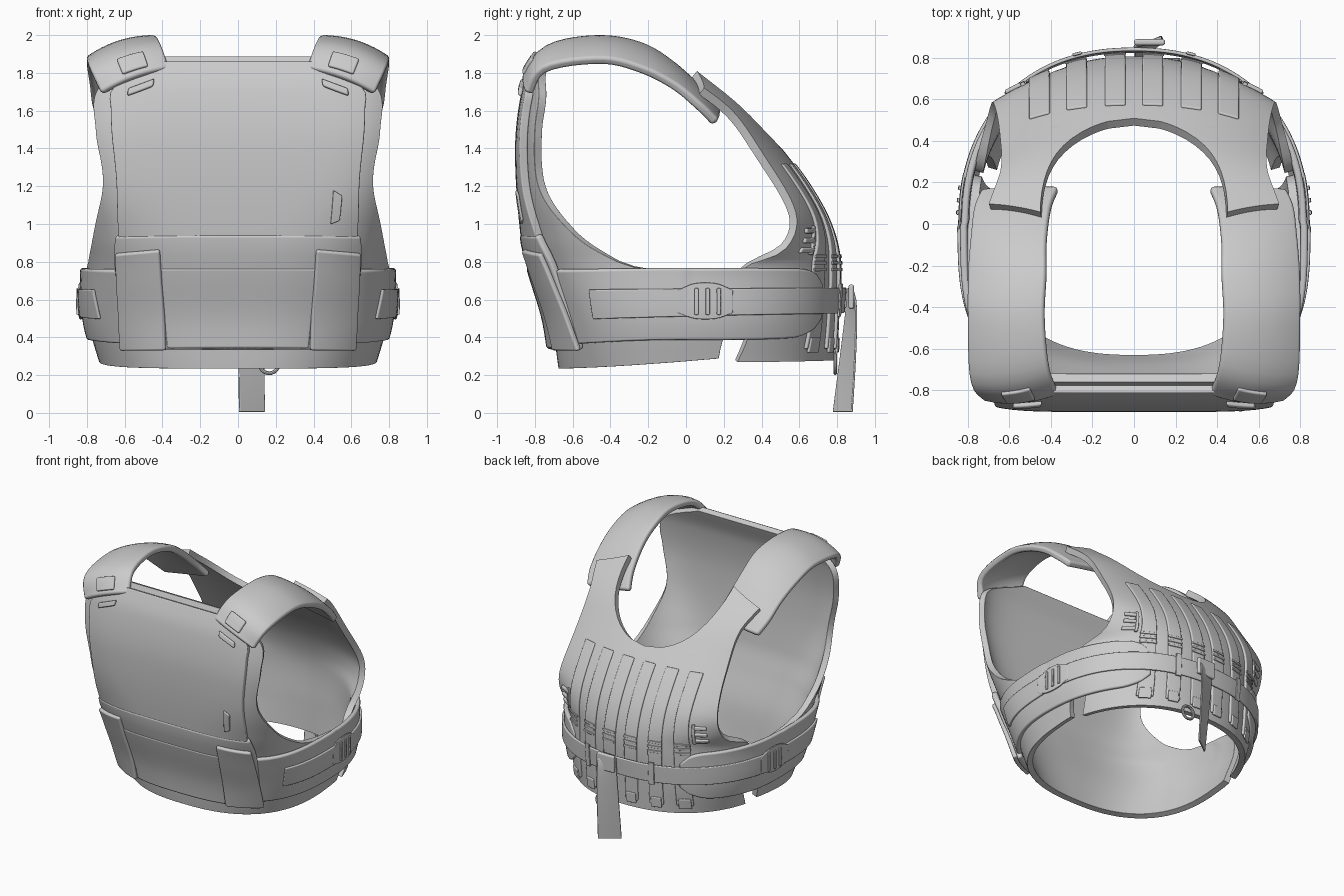
import bpy, bmesh
from math import sin, cos, atan2, radians, degrees, pi
from mathutils import Vector

cube = bpy.data.objects.get("Cube")
if cube:
    bpy.data.objects.remove(cube)

grey = bpy.data.materials.new("light_grey_fabric")
grey.use_nodes = True
colour = (0.6, 0.6, 0.6, 1)
grey.diffuse_color = colour
grey.node_tree.nodes["Principled BSDF"].inputs["Base Color"].default_value = colour


def lerp(a, b, t):
    return a + (b - a) * t


def table(*pts):
    """Piecewise smooth lookup through (key, value) pairs."""
    def slope(i):
        lo, hi = pts[max(i - 1, 0)], pts[min(i + 1, len(pts) - 1)]
        return (hi[1] - lo[1]) / (hi[0] - lo[0])

    def look(k):
        k = min(max(k, pts[0][0]), pts[-1][0])
        i = max(j for j in range(len(pts) - 1) if pts[j][0] <= k)
        (k0, a), (k1, b) = pts[i], pts[i + 1]
        h = k1 - k0
        t = (k - k0) / h
        s = t * t * (3 - 2 * t)
        bend = t * (1 - t) * h * ((1 - t) * slope(i) - t * slope(i + 1))
        return lerp(a, b, s) + bend
    return look


def value(f, t):
    return f(t) if callable(f) else f


# Torso cross-section: depth, half width and squareness by height
front_depth = table((.24, .63), (.5, .67), (.75, .745), (.93, .79), (1.4, .82), (1.7, .785), (1.87, .72))
front_width = table((.24, .68), (.5, .75), (.8, .765), (.97, .79), (1.2, .805), (1.5, .87), (1.8, .89))
front_square = table((.24, 2.5), (.6, 3), (.95, 4), (1.25, 6), (1.87, 6))
back_depth = table((.28, .74), (.5, .75), (.8, .76), (1, .71), (1.2, .60), (1.4, .45), (1.6, .28), (1.8, .04))
back_width = table((.28, .69), (.5, .75), (.8, .765), (.9, .86), (1.05, 1), (1.3, 1.02), (1.6, 1.15), (1.8, 1.15))


def back_section(z):
    shift = min(0, back_depth(z) - .74)
    return shift, back_width(z), back_depth(z) - shift


def torso(angle, z, off=0):
    """Point on the torso at an angle in degrees; -90 is front, 90 is back."""
    c, s = cos(radians(angle)), sin(radians(angle))
    if s < 0:
        shift, w, d, n = 0, front_width(z), front_depth(z), front_square(z)
    else:
        (shift, w, d), n = back_section(z), 2.25
    r = (abs(c / (w + off)) ** n + abs(s / (d + off)) ** n) ** (-1 / n)
    x = r * c
    return Vector((0 if abs(x) < 1e-5 else x, shift + r * s, z))


def back_angle(x, z):
    shift, w, d = back_section(z)
    return degrees(atan2(d * (1 - (abs(x) / w) ** 2.25) ** (1 / 2.25), x))


def sheet(name, fn, nu, nv, thick, mirror=True):
    """Thick fabric panel from a function over the unit square."""
    bm = bmesh.new()
    grid = [[bm.verts.new(fn(i / nu, j / nv)) for i in range(nu + 1)] for j in range(nv + 1)]
    for j in range(nv):
        for i in range(nu):
            bm.faces.new((grid[j][i], grid[j][i + 1], grid[j + 1][i + 1], grid[j + 1][i]))
    bm.normal_update()
    middle = Vector((0, 0, 1))
    if sum(f.normal.dot(f.calc_center_median() - middle) for f in bm.faces) < 0:
        bmesh.ops.reverse_faces(bm, faces=bm.faces)
    for f in bm.faces:
        f.smooth = True
    mesh = bpy.data.meshes.new(name)
    bm.to_mesh(mesh)
    bm.free()
    mesh.materials.append(grey)
    ob = bpy.data.objects.new(name, mesh)
    bpy.context.collection.objects.link(ob)
    if mirror:
        ob.modifiers.new("mirror", "MIRROR").merge_threshold = .0005
    solid = ob.modifiers.new("thickness", "SOLIDIFY")
    solid.thickness, solid.offset = thick, 1
    bevel = ob.modifiers.new("soft_edge", "BEVEL")
    bevel.width, bevel.segments = thick * .4, 2
    bevel.limit_method, bevel.angle_limit = "ANGLE", radians(50)
    bevel.harden_normals = True


def wrap(name, a0, a1, z0, z1, off, thick, nu=16, nv=12, mirror=True):
    """Panel following the torso; heights may vary along it, angles with height."""
    def fn(u, v):
        z = lerp(value(z0, u), value(z1, u), v)
        return torso(lerp(value(a0, z), value(a1, z), u), z, off)
    sheet(name, fn, nu, nv, thick, mirror)


# Front carrier, plate pocket and pouches
carrier_end = table((.24, 12), (.32, 14), (.7, 13), (.77, -18), (.85, -30), (.97, -39), (1.2, -47),
                    (1.5, -46), (1.68, -45), (1.77, -49), (1.87, -61))
wrap("front_carrier", -90, carrier_end, lambda u: .24 + .06 * u * u, 1.87, 0, .045, 32, 56)
plate_end = table((.9, -50.5), (1.22, -52.5), (1.6, -51), (1.7, -50.5), (1.78, -55), (1.85, -64))
wrap("front_plate_pocket", -90, plate_end, .9, 1.845, .04, .045, 20, 30)
wrap("front_flap", -90, table((.34, -43), (.8, -47), (.95, -50)), .34, .95, .045, .045)
wrap("front_pouch", -90, -61, .345, .775, .06, .035)
wrap("pouch_cover", table((.33, -61), (.87, -64)), table((.33, -42), (.87, -50)),
     .335, lambda u: .87 - .02 * u, .08, .033)
wrap("front_pull_tab", -60.5, -58, lambda u: 1.0 + .02 * u, lambda u: 1.18 - .03 * u, .083, .015, 3, 8, False)
wrap("collar_clip", -62.5, -56, lambda u: 1.725 - .05 * u, lambda u: 1.765 - .05 * u, .085, .025, 4, 3)

# Side band, belt and buckles
band_top = table((0, .765), (.85, .765), (.95, .745), (1, .68))
band_low = table((0, .37), (.3, .39), (.85, .40), (.95, .44), (1, .5))
wrap("side_band", -47, 58, band_low, band_top, .04, .035, 48, 10)
wrap("belt", -34, 90, table((0, .5), (.5, .52), (1, .53)), table((0, .655), (.5, .66), (1, .665)), .072, .018, 60, 4)
wrap("buckle_base", -3, 17, table((0, .53), (.3, .5), (.7, .5), (1, .53)),
     table((0, .65), (.3, .685), (.7, .685), (1, .65)), .08, .012, 12, 4)
for a in (3, 7, 11):
    wrap("buckle_bar", a, a + 1.5, .52, .66, .09, .013, 2, 4)
wrap("belt_keeper", 70, 73, .51, .685, .083, .014, 3, 4)

# Back panel with shoulder yoke and neck opening
yoke_outer = table((.28, .66), (.7, .725), (.8, .71), (.9, .67), (1.05, .655), (1.3, .63), (1.6, .63), (1.78, .69))
heights = table((0, .28), (.5, 1.05), (.68, 1.37), (.74, 1.388), (.82, 1.44), (1, 1.775))


def neck(z):
    t = min(1, max(0, (z - 1.37) / .4))
    return .445 * (1 - (1 - t) ** 2) ** .5


def back_fn(u, v):
    row = heights(v)
    z = row - .25 * u * max(0, row - 1.42)
    return torso(lerp(back_angle(neck(row), z), back_angle(yoke_outer(row), z), u), z)


sheet("back_panel", back_fn, 26, 50, .045)


def back_patch(name, x0, x1, z0, z1, off, thick, nv):
    def fn(u, v):
        z = lerp(z0, z1, v)
        return torso(back_angle(lerp(x0, x1, u), z), z, off)
    sheet(name, fn, 4, nv, thick)


# Vertical webbing, its loops and the side clips
for x in (.085, .26, .43):
    back_patch("back_webbing", x - .047, x + .047, .34, 1.31, .04, .022, 28)
    for z in (.75, .785, .82):
        back_patch("webbing_ridge", x - .049, x + .049, z, z + .018, .058, .01, 1)
    back_patch("webbing_end", x - .035, x + .035, .32, .40, .052, .018, 2)
for z in (.85, .9, .95):
    back_patch("side_clip", .51, .585, z, z + .028, .04, .022, 1)
back_patch("clip_spine", .495, .515, .84, .99, .04, .02, 4)

# Shoulder straps
rows = ((.37, -.79, 1.80, .71, -.81, 1.68), (.41, -.68, 1.915, .77, -.73, 1.80), (.43, -.45, 1.95, .78, -.45, 1.84),
        (.42, -.25, 1.915, .78, -.25, 1.795), (.42, -.1, 1.825, .77, -.08, 1.71), (.40, .05, 1.69, .76, .05, 1.605),
        (.36, .15, 1.58, .73, .14, 1.52))
tracks = [table(*((i / (len(rows) - 1), r[k]) for i, r in enumerate(rows))) for k in range(6)]


def strap(u, v, lift=0):
    a, b = (Vector([t(v) for t in tracks[k:k + 3]]) for k in (0, 3))
    out = Vector((.25, lerp(-.9, .7, v), .9 - abs(v - .4))).normalized()
    crown = .035 * (1 - v ** 3) * (1 - (2 * u - 1) ** 2)
    return a.lerp(b, u) + out * (lift + crown)


sheet("shoulder_strap", strap, 12, 32, .05)
sheet("strap_buckle", lambda u, v: strap(lerp(.24, .62, u), lerp(.03, .12, v), .04), 4, 4, .025)

# Hanging belt tail with its buckle and ring
sway = table((0, 0), (.12, .01), (.5, -.005), (1, -.035))


def tail_fn(u, v):
    twist = lerp(.02, .1, v ** .5)
    return Vector((lerp(0, .135, u) + .01 * v, .86 + sway(v) + twist * (u - .5), lerp(.66, .005, v)))


sheet("belt_tail", tail_fn, 4, 20, .012, False)
sheet("tail_buckle", lambda u, v: Vector((lerp(0, .15, u), .86, lerp(.55, .68, v))), 2, 2, .03, False)
bpy.ops.mesh.primitive_torus_add(location=(.165, .79, .26), rotation=(pi / 2, 0, 0), major_radius=.05,
                                 minor_radius=.01, major_segments=24, minor_segments=8)
ring = bpy.context.object
ring.name = "tail_ring"
ring.data.materials.append(grey)
bpy.ops.object.shade_smooth_by_angle()
